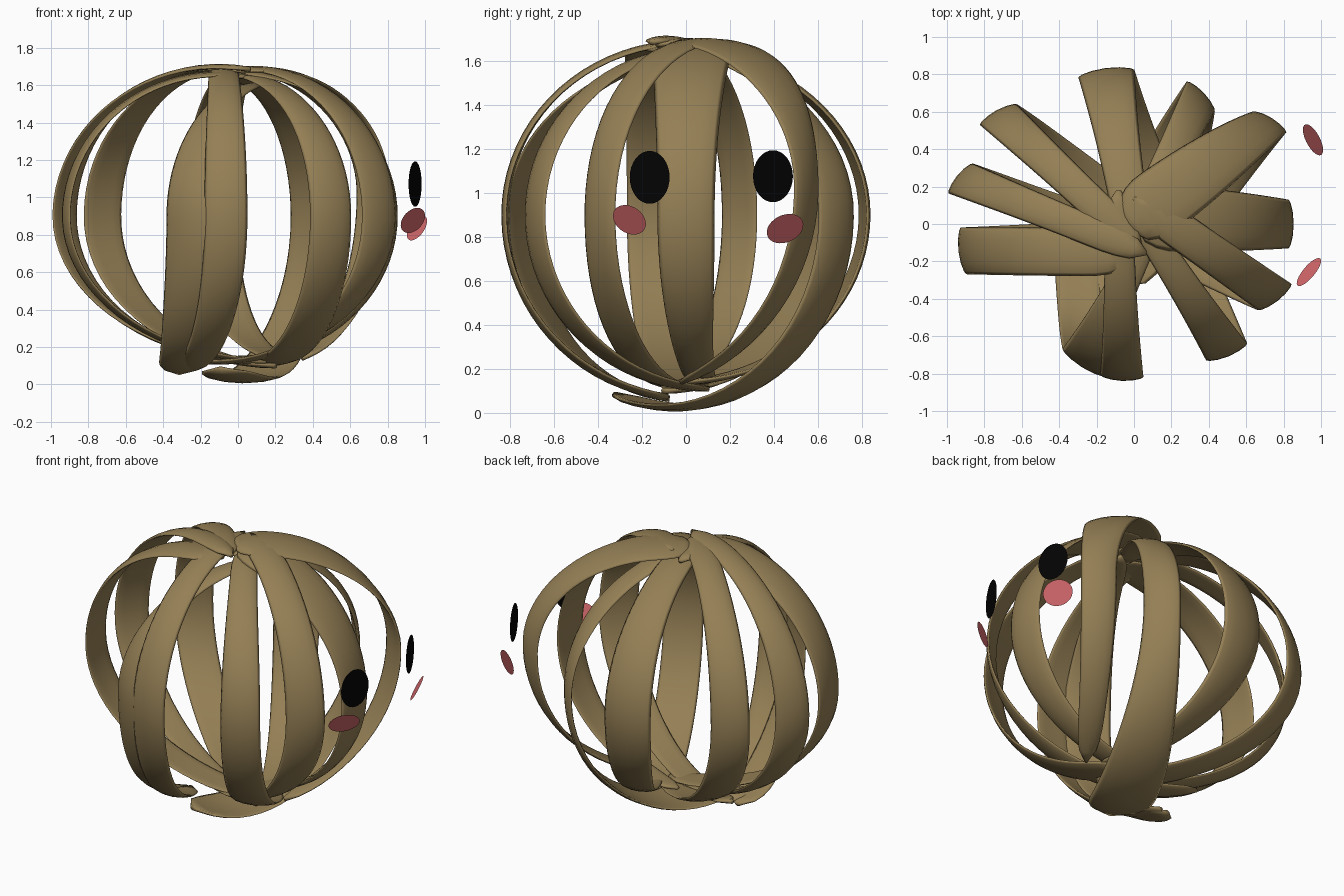
import bpy, bmesh
from math import sin, cos, pi, radians
from mathutils import Vector, Euler

cube = bpy.data.objects.get("Cube")
if cube:
    bpy.data.objects.remove(cube, do_unlink=True)


def material(name, rgb):
    m = bpy.data.materials.new(name)
    m.use_nodes = True
    col = (*rgb, 1)
    m.diffuse_color = col
    bsdf = m.node_tree.nodes["Principled BSDF"]
    bsdf.inputs["Base Color"].default_value = col
    bsdf.inputs["Roughness"].default_value = 0.8
    return m


STRAW = material("straw brown", (0.3, 0.215, 0.092))
BLACK = material("eye black", (0.001, 0.001, 0.001))
PINK = material("cheek pink", (0.68, 0.145, 0.155))


def finish(name, bm, mat):
    bmesh.ops.recalc_face_normals(bm, faces=bm.faces)
    me = bpy.data.meshes.new(name)
    bm.to_mesh(me)
    bm.free()
    me.materials.append(mat)
    ob = bpy.data.objects.new(name, me)
    bpy.context.collection.objects.link(ob)
    return ob


def ribbon(name, top, edge_a, edge_b, bottom, z_top, z_bot, w_top, w_bot,
           past_top=0.0, past_bot=0.0, z_mid=0.9):
    """Bowed ribbon from the top, out to an edge pair, to the bottom; past_* run on beyond."""
    top, bottom = Vector((*top, 0)), Vector((*bottom, 0))
    a, b = Vector((*edge_a, 0)), Vector((*edge_b, 0))
    outer, span = (a + b) / 2, b - a
    steps, ring = 40, 12
    start, stop = -past_top, pi + past_bot

    def centre(phi):
        end, z_end = (top, z_top) if phi < pi / 2 else (bottom, z_bot)
        p = end + (outer - end) * sin(phi)
        p.z = z_mid + (z_end - z_mid) * abs(cos(phi))
        return p

    bm = bmesh.new()
    rows = []
    for i in range(steps + 1):
        t = i / steps
        phi = start + (stop - start) * t
        p = centre(phi)
        tangent = (centre(phi + 0.02) - centre(phi - 0.02)).normalized()
        # width direction turns from square-on at the ends to the edge pair at the middle
        end, w_end = (top, w_top) if phi < pi / 2 else (bottom, w_bot)
        square = (outer - end).normalized().cross(Vector((0, 0, 1)))
        if square.dot(span) < 0:
            square.negate()
        mix = max(0, sin(phi)) ** 2
        side = (square * w_end).lerp(span, mix)
        width = side.length
        side = (side - tangent * side.dot(tangent)).normalized()
        normal = side.cross(tangent).normalized()
        if normal.dot(p - Vector((0, 0, z_mid))) < 0:
            normal.negate()
        # rounded tips
        tip = min(1, min(t, 1 - t) / 0.09)
        width *= 0.15 + 0.85 * (1 - (1 - tip) ** 2) ** 0.5
        row = []
        for k in range(ring):
            q = 2 * pi * k / ring
            bow = -0.05 * width * cos(q) ** 2
            row.append(bm.verts.new(p + side * (cos(q) * width / 2)
                                    + normal * (sin(q) * 0.014 + bow)))
        rows.append(row)
    for r0, r1 in zip(rows, rows[1:]):
        for k in range(ring):
            n = (k + 1) % ring
            bm.faces.new((r0[k], r0[n], r1[n], r1[k]))
    bm.faces.new(rows[0])
    bm.faces.new(rows[-1])
    for f in bm.faces:
        f.smooth = True
    return finish(name, bm, STRAW)


# Ribbons around the ball
ribbon("back_ribbon", (0, -0.05), (-0.3, 0.8), (0.0, 0.84), (0.25, -0.03), 1.65, 0.14, 0.2, 0.16)
ribbon("back_left_ribbon", (-0.03, -0.1), (0.29, 0.77), (0.44, 0.61), (0.03, -0.05),
       1.65, 0.02, 0.16, 0.38, past_bot=0.38)
ribbon("left_rear_ribbon", (0.08, 0.08), (0.64, 0.61), (0.82, 0.5), (0.16, -0.3),
       1.69, 0.09, 0.36, 0.12, past_top=0.2, past_bot=-0.33, z_mid=1.02)
ribbon("left_ribbon", (0.0, 0.04), (0.84, 0.13), (0.84, -0.13), (0.0, 0.08), 1.67, 0.14, 0.36, 0.14)
ribbon("left_front_ribbon", (0.08, 0.08), (0.85, -0.33), (0.67, -0.47), (-0.1, -0.03),
       1.69, 0.12, 0.2, 0.16, past_top=0.12, past_bot=0.35)
ribbon("front_left_ribbon", (0.02, 0.05), (0.61, -0.65), (0.39, -0.74), (0.15, 0.1), 1.65, 0.11, 0.15, 0.25)
ribbon("front_ribbon", (-0.08, 0.0), (-0.18, -0.82), (0.05, -0.83), (-0.3, 0.0),
       1.68, 0.07, 0.16, 0.18, past_top=0.22, past_bot=-0.1)
ribbon("front_right_ribbon", (0.1, 0.0), (-0.39, -0.68), (-0.15, -0.83), (-0.32, 0.0),
       1.6, 0.06, 0.14, 0.24, past_bot=-0.1)
ribbon("right_ribbon", (-0.1, -0.15), (-0.94, -0.02), (-0.91, -0.27), (0.15, -0.05),
       1.66, 0.13, 0.26, 0.2, past_top=0.12)
ribbon("right_rear_ribbon", (-0.1, -0.09), (-1.0, 0.17), (-0.87, 0.33), (0.15, -0.1),
       1.7, 0.12, 0.16, 0.14, past_top=0.2)
ribbon("back_right_ribbon", (-0.09, -0.01), (-0.83, 0.54), (-0.63, 0.65), (0.2, -0.1),
       1.69, 0.1, 0.17, 0.22, past_top=0.2)


def disc(name, loc, half_w, half_h, turn, pitch, roll, mat):
    """Thin oval plate facing +x, rolled, pitched upward, then turned about z."""
    bm = bmesh.new()
    bmesh.ops.create_circle(bm, cap_ends=True, segments=32, radius=1)
    spin = Euler((radians(roll), radians(-pitch), radians(turn))).to_matrix()
    for v in bm.verts:
        v.co = spin @ Vector((0, v.co.x * half_w, v.co.y * half_h)) + Vector(loc)
    return finish(name, bm, mat)


# Floating face on the +x side
disc("eye_front", (0.947, -0.165, 1.07), 0.097, 0.12, -21, 0, 0, BLACK)
disc("eye_back", (0.947, 0.395, 1.075), 0.097, 0.118, 21, 0, 0, BLACK)
disc("cheek_front", (0.935, -0.257, 0.877), 0.094, 0.074, -40, -25, 0, PINK)
disc("cheek_back", (0.957, 0.45, 0.837), 0.092, 0.076, 29, -29, 6, PINK)
